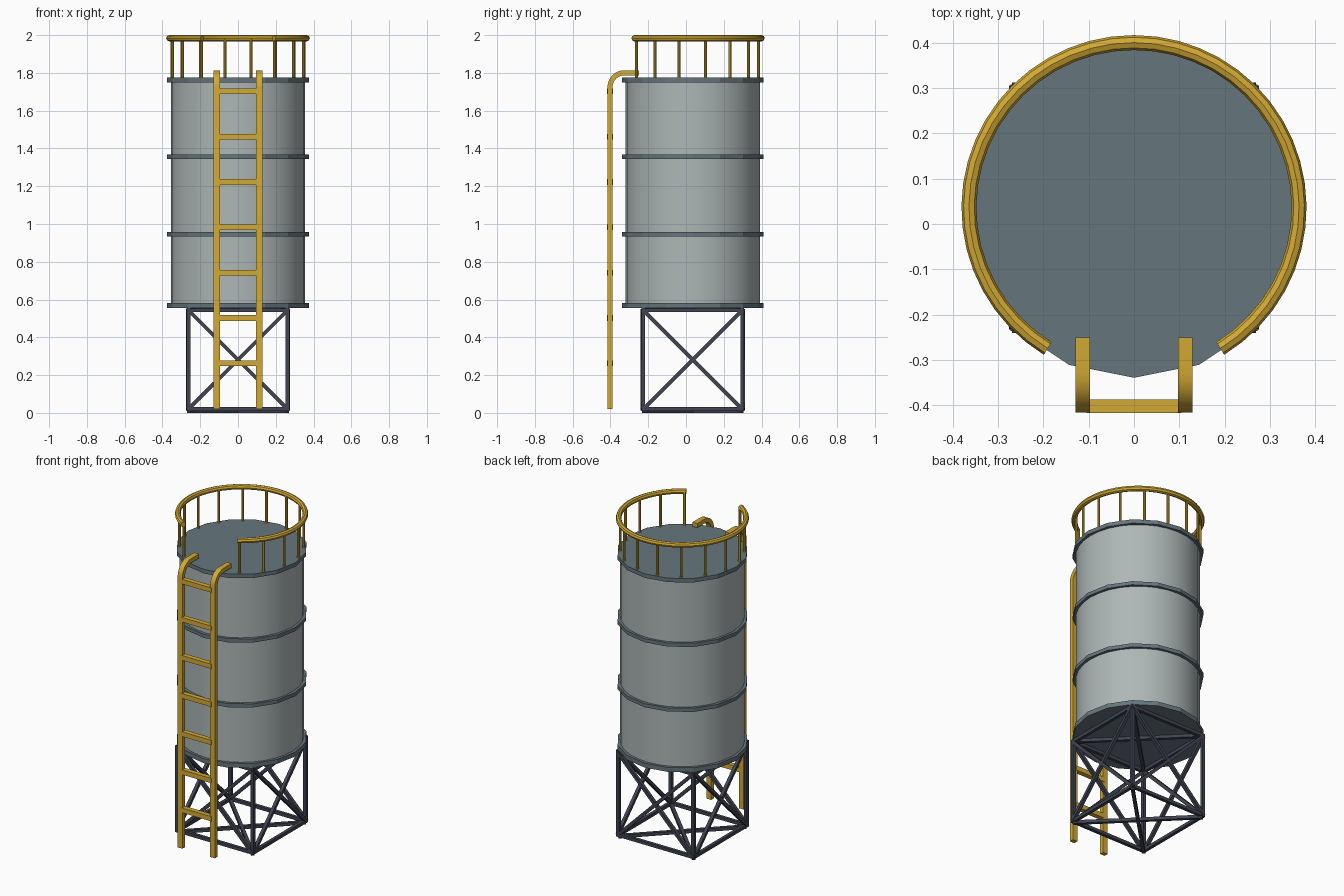
import bpy, bmesh, math
from mathutils import Vector, Matrix

if "Cube" in bpy.data.objects:
    bpy.data.objects.remove(bpy.data.objects["Cube"])

CY = 0.036            # tank axis offset in y


def mat(name, rgb):
    m = bpy.data.materials.new(name)
    m.diffuse_color = (*rgb, 1)
    m.use_nodes = True
    m.node_tree.nodes["Principled BSDF"].inputs["Base Color"].default_value = m.diffuse_color
    return m


GREY = mat("light grey", (0.42, 0.47, 0.47))
SLATE = mat("slate", (0.13, 0.18, 0.205))
GOLD = mat("golden yellow", (0.65, 0.40, 0.035))
DARK = mat("dark steel", (0.052, 0.058, 0.085))


def finish(bm, name, material, smooth=False):
    bmesh.ops.recalc_face_normals(bm, faces=bm.faces)
    me = bpy.data.meshes.new(name)
    bm.to_mesh(me)
    bm.free()
    me.materials.append(material)
    ob = bpy.data.objects.new(name, me)
    bpy.context.collection.objects.link(ob)
    if smooth:
        bpy.ops.object.select_all(action='DESELECT')
        ob.select_set(True)
        bpy.context.view_layer.objects.active = ob
        bpy.ops.object.shade_smooth_by_angle(angle=math.radians(40))
    return ob


def cylinder(name, material, r, z0, z1, sides, x=0, y=CY, smooth=False):
    bm = bmesh.new()
    bmesh.ops.create_cone(bm, cap_ends=True, segments=sides, radius1=r, radius2=r, depth=z1 - z0,
                          matrix=Matrix.Translation((x, y, (z0 + z1) / 2)))
    return finish(bm, name, material, smooth)


def bar(name, material, a, b, w):
    """Square bar between two points."""
    a, b = Vector(a), Vector(b)
    d = b - a
    bm = bmesh.new()
    m = (Matrix.Translation((a + b) / 2) @ d.to_track_quat('Z', 'Y').to_matrix().to_4x4()
         @ Matrix.Diagonal((w, w, d.length, 1)))
    bmesh.ops.create_cube(bm, size=1, matrix=m)
    return finish(bm, name, material)


def sweep(name, material, path, frames, section):
    """Sweep a section along a path; each frame gives two section axes."""
    bm = bmesh.new()
    rings = [[bm.verts.new(p + u * s + v * t) for s, t in section]
             for p, (u, v) in zip(path, frames)]
    n = len(section)
    for r0, r1 in zip(rings, rings[1:]):
        for i in range(n):
            bm.faces.new((r0[i], r0[(i + 1) % n], r1[(i + 1) % n], r1[i]))
    bm.faces.new(rings[0])
    bm.faces.new(rings[-1])
    return finish(bm, name, material, True)


# Tank body and its hoops (the top and bottom hoops also close the tank)
cylinder("tank_body", GREY, 0.355, 0.57, 1.76, 32, smooth=True)
for name, z0, z1 in (("bottom_hoop", 0.555, 0.583), ("lower_hoop", 0.935, 0.958),
                     ("upper_hoop", 1.344, 1.367), ("top_lid", 1.75, 1.775)):
    cylinder(name, SLATE, 0.375, z0, z1, 16)

# Guard rail, open at the front where the ladder arrives
path, frames = [], []
for i in range(41):
    a = math.radians(31.5 + (360 - 63) * i / 40)
    out = Vector((math.sin(a), -math.cos(a), 0))
    path.append(Vector((0, CY, 1.9835)) + out * 0.364)
    frames.append((out, Vector((0, 0, 1))))
circle = [(0.0165 * math.cos(k * math.pi / 4), 0.0165 * math.sin(k * math.pi / 4)) for k in range(8)]
sweep("guard_rail", GOLD, path, frames, circle)
for i in range(14):
    a = math.radians(33 + 294 * i / 13)
    cylinder(f"rail_post_{i + 1}", GOLD, 0.008, 1.77, 1.985, 8,
             0.355 * math.sin(a), CY - 0.355 * math.cos(a), True)

# Ladder: side rails bend back over the roof edge
LY, R, ZT = -0.402, 0.075, 1.80
for side, sx in (("left", -0.113), ("right", 0.113)):
    path = [Vector((sx, LY, 0.02))]
    frames = [(Vector((1, 0, 0)), Vector((0, 1, 0)))]
    for i in range(9):
        a = math.pi / 2 * i / 8
        path.append(Vector((sx, LY + R - R * math.cos(a), ZT - R + R * math.sin(a))))
        frames.append((Vector((1, 0, 0)), Vector((0, math.cos(a), -math.sin(a)))))
    path.append(Vector((sx, -0.25, ZT)))
    frames.append(frames[-1])
    w, t = 0.0165, 0.0135
    sweep(f"ladder_rail_{side}", GOLD, path, frames, [(-w, -t), (w, -t), (w, t), (-w, t)])
for i in range(7):
    z = 0.262 + 0.24 * i
    bar(f"ladder_rung_{i + 1}", GOLD, (-0.105, LY, z), (0.105, LY, z), 0.03)

# Support frame: legs, top and bottom beams, crossed braces on every face
H, ZB, ZU = 0.262, 0.02, 0.543
corners = [(-H, CY - H), (H, CY - H), (H, CY + H), (-H, CY + H)]
for i, (x, y) in enumerate(corners):
    x2, y2 = corners[(i + 1) % 4]
    bar(f"leg_{i + 1}", DARK, (x, y, 0.01), (x, y, 0.555), 0.02)
    bar(f"bottom_beam_{i + 1}", DARK, (x, y, ZB), (x2, y2, ZB), 0.02)
    bar(f"top_beam_{i + 1}", DARK, (x, y, ZU), (x2, y2, ZU), 0.02)
    o = Vector(((x + x2) / 2, (y + y2) / 2 - CY, 0)).normalized() * 0.004
    bar(f"brace_up_{i + 1}", DARK, Vector((x, y, ZB)) + o, Vector((x2, y2, ZU)) + o, 0.02)
    bar(f"brace_down_{i + 1}", DARK, Vector((x, y, ZU)) + o, Vector((x2, y2, ZB)) + o, 0.02)
for name, z in (("floor_brace", 0.01), ("under_tank_brace", 0.546)):
    for k in (0, 1):
        bar(f"{name}_{k + 1}", DARK, (*corners[k], z), (*corners[k + 2], z), 0.02)
